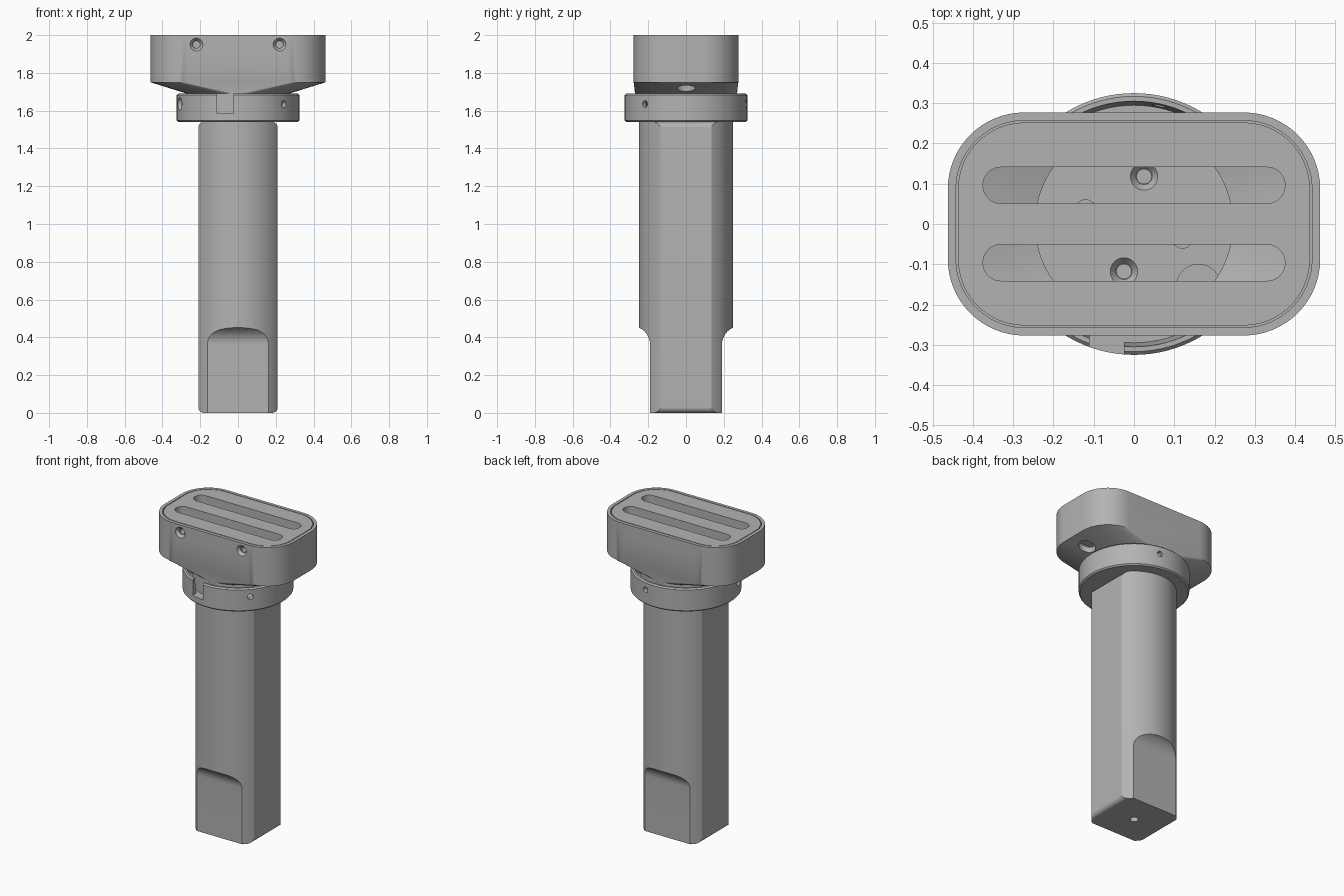
import bpy, bmesh
from math import sin, cos, pi, radians
from mathutils import Vector, Matrix

if "Cube" in bpy.data.objects:
    bpy.data.objects.remove(bpy.data.objects["Cube"], do_unlink=True)

grey = bpy.data.materials.new("plain grey")
grey.use_nodes = True
COLOUR = (0.45, 0.45, 0.45, 1)
grey.diffuse_color = COLOUR
grey.node_tree.nodes["Principled BSDF"].inputs["Base Color"].default_value = COLOUR


def circle(r, z, x=0, y=0, n=96):
    return [Vector((x + r * cos(2 * pi * i / n), y + r * sin(2 * pi * i / n), z))
            for i in range(n)]


def rounded_rect(hx, hy, r, z, n=16):
    """Outline of a rounded rectangle lying flat at height z."""
    pts = []
    for k, (sx, sy) in enumerate(((1, 1), (-1, 1), (-1, -1), (1, -1))):
        for i in range(n + 1):
            a = pi / 2 * (k + i / n)
            pts.append(Vector((sx * (hx - r) + r * cos(a), sy * (hy - r) + r * sin(a), z)))
    return pts


def solid(name, pts, matrix=None):
    """Convex solid wrapped around a set of outlines."""
    bm = bmesh.new()
    for p in pts:
        bm.verts.new(p)
    res = bmesh.ops.convex_hull(bm, input=bm.verts[:])
    junk = {v for v in res["geom_interior"] + res["geom_unused"]
            if isinstance(v, bmesh.types.BMVert)}
    bmesh.ops.delete(bm, geom=list(junk), context='VERTS')
    bmesh.ops.dissolve_limit(bm, angle_limit=radians(0.3), verts=bm.verts[:], edges=bm.edges[:])
    if matrix:
        bm.transform(matrix)
    bmesh.ops.recalc_face_normals(bm, faces=bm.faces[:])
    mesh = bpy.data.meshes.new(name)
    bm.to_mesh(mesh)
    bm.free()
    mesh.materials.append(grey)
    ob = bpy.data.objects.new(name, mesh)
    bpy.context.collection.objects.link(ob)
    return ob


def combine(ob, tool, op='DIFFERENCE'):
    mod = ob.modifiers.new(op, 'BOOLEAN')
    mod.operation, mod.object, mod.solver = op, tool, 'EXACT'
    bpy.context.view_layer.objects.active = ob
    bpy.ops.object.modifier_apply(modifier=mod.name)
    bpy.data.objects.remove(tool, do_unlink=True)


def cut(ob, pts, matrix=None):
    combine(ob, solid("cutter", pts, matrix))


def drill(ob, pos, direction, depth=0.05):
    """Countersunk screw hole entering against the given outward direction."""
    turn = Vector(direction).to_track_quat('Z', 'Y').to_matrix().to_4x4()
    m = Matrix.Translation(pos) @ turn
    cut(ob, circle(0.018, -depth, n=32) + circle(0.018, 0.05, n=32), m)
    cut(ob, circle(0.02, -0.018, n=32) + circle(0.034, 0, n=32) + circle(0.034, 0.04, n=32), m)


def box(x0, x1, y0, y1, z0, z1):
    return [Vector((x, y, z)) for x in (x0, x1) for y in (y0, y1) for z in (z0, z1)]


# Shaft: round bar with two flat sides and softened ends
SHAFT_TOP = 1.54
shaft = solid("shaft", circle(0.25, 0) + circle(0.25, SHAFT_TOP))
half = SHAFT_TOP / 2
upright = Matrix.Translation((0, 0, half)) @ Matrix.Rotation(pi / 2, 4, 'X')
combine(shaft, solid("flat_sides", rounded_rect(0.21, half, 0.03, -0.4)
                     + rounded_rect(0.21, half, 0.03, 0.4), upright), 'INTERSECT')

# Wrench flats at the foot, front and back, with a rounded run-out
for s in (-1, 1):
    profile = [(0.19, -0.1), (0.4, -0.1), (0.4, 0.46)]
    profile += [(0.29 - 0.1 * cos(a), 0.36 + 0.1 * sin(a))
                for a in (pi / 2 * i / 16 for i in range(17))]
    cut(shaft, [Vector((x, s * y, z)) for x in (-0.4, 0.4) for y, z in profile])
cut(shaft, circle(0.025, -0.1, n=32) + circle(0.025, 0.15, n=32))

# Collar: shallow cup with a softened rim, front notch and three screw holes
collar = solid("collar", circle(0.317, 1.54) + circle(0.325, 1.548)
               + circle(0.325, 1.682) + circle(0.317, 1.69))
cut(collar, circle(0.295, 1.585) + circle(0.295, 1.68) + circle(0.305, 1.69)
    + circle(0.305, 1.75))
cut(collar, box(-0.11, -0.025, -0.4, -0.2, 1.585, 1.75))
for deg in (-42, 78, 198):
    d = Vector((cos(radians(deg)), sin(radians(deg)), 0))
    drill(collar, d * 0.325 + Vector((0, 0, 1.635)), d)

# Head: rounded block tapering to a round neck
head = solid("head", rounded_rect(0.4625, 0.277, 0.19, 2) + rounded_rect(0.4625, 0.277, 0.19, 1.75)
             + circle(0.27, 1.69))
combine(head, solid("neck", circle(0.27, 1.585) + circle(0.27, 1.70)), 'UNION')

# Hollow inside, lid seat and neck bore
cut(head, rounded_rect(0.42, 0.235, 0.15, 1.95) + rounded_rect(0.42, 0.235, 0.15, 1.775)
    + circle(0.245, 1.715))
cut(head, rounded_rect(0.442, 0.257, 0.17, 1.9) + rounded_rect(0.442, 0.257, 0.17, 2.1))
cut(head, circle(0.245, 1.61) + circle(0.245, 1.8))

# Cable hole under the overhang on the left
cut(head, circle(0.05, 1.6, x=0.36, n=32) + circle(0.05, 1.8, x=0.36, n=32))

# Screws in the front and back of the head, and in the neck floor
for s in (-1, 1):
    for x in (-0.22, 0.22):
        drill(head, (x, s * 0.277, 1.95), (0, s, 0), 0.03)
    drill(head, (s * 0.025, s * 0.118, 1.61), (0, 0, 1))
    cut(head, circle(0.025, 1.5, -s * 0.12, s * 0.035, 32)
        + circle(0.025, 1.65, -s * 0.12, s * 0.035, 32))
cut(head, circle(0.055, 1.595, 0.16, -0.155, 32) + circle(0.055, 1.65, 0.16, -0.155, 32))

# Lid with two long slots
lid = solid("lid", rounded_rect(0.437, 0.252, 0.165, 1.9) + rounded_rect(0.437, 0.252, 0.165, 2))
for s in (-1, 1):
    slot = Matrix.Translation((0, s * 0.096, 0))
    cut(lid, rounded_rect(0.375, 0.045, 0.0449, 1.8) + rounded_rect(0.375, 0.045, 0.0449, 2.1), slot)
    for x in (-0.22, 0.22):
        cut(lid, circle(0.018, 0.2, n=32) + circle(0.018, 0.3, n=32),
            Matrix.Translation((x, 0, 1.95)) @ Matrix.Rotation(-s * pi / 2, 4, 'X'))

# Smooth curved surfaces, crisp edges
bpy.ops.object.select_all(action='DESELECT')
for ob in (shaft, collar, head, lid):
    ob.select_set(True)
bpy.context.view_layer.objects.active = shaft
bpy.ops.object.shade_smooth_by_angle(angle=radians(20))
